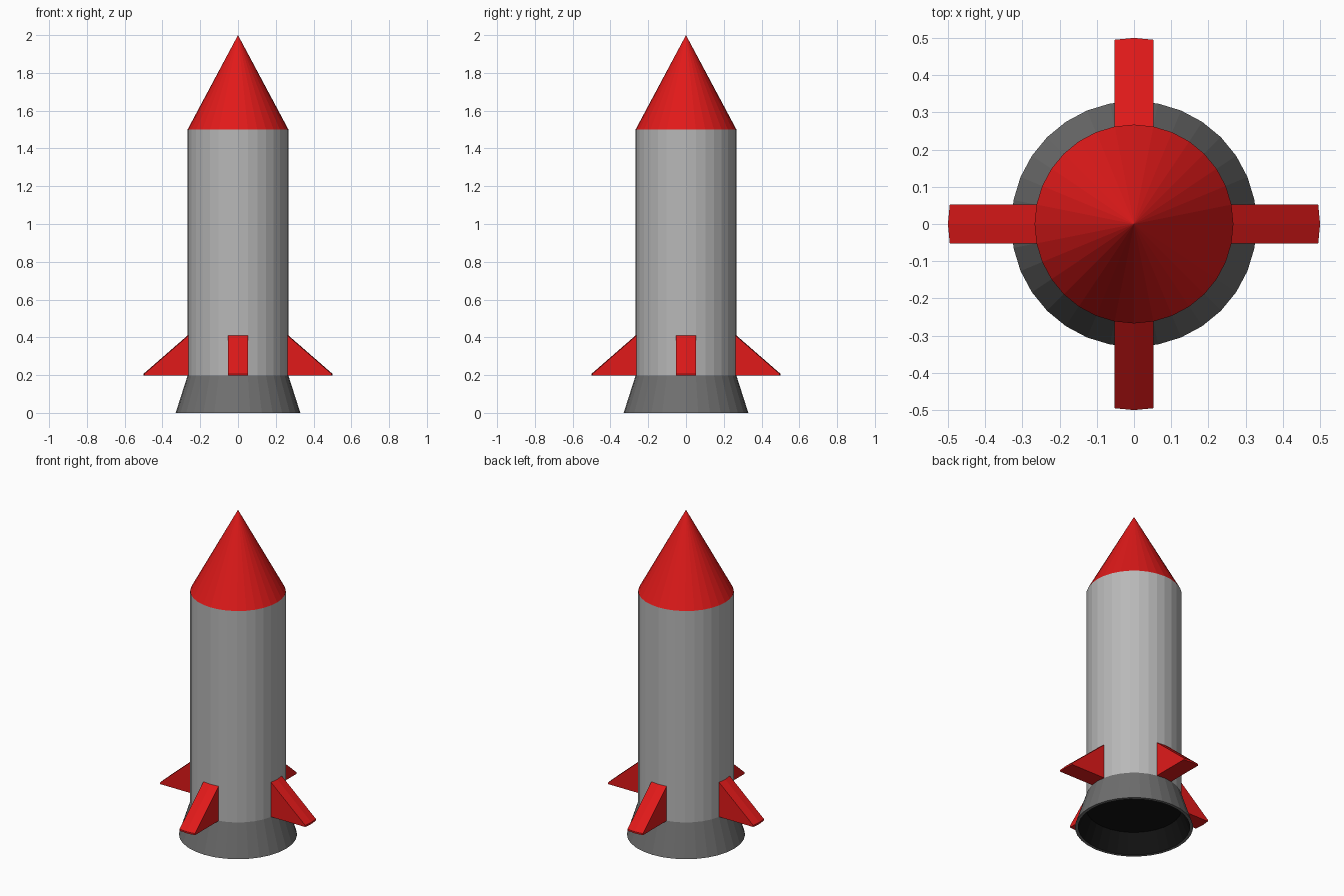
import bpy, bmesh, math

if "Cube" in bpy.data.objects:
    bpy.data.objects.remove(bpy.data.objects["Cube"])

SIDES = 32
R = 0.267                      # body radius
STEP = 2 * math.pi / SIDES


def material(name, rgb):
    m = bpy.data.materials.new(name)
    m.diffuse_color = (*rgb, 1)
    m.use_nodes = True
    m.node_tree.nodes["Principled BSDF"].inputs["Base Color"].default_value = m.diffuse_color
    return m


red = material("red", (0.75, 0.01, 0.01))
dark = material("dark_grey", (0.16, 0.16, 0.16))
black = material("black", (0.006, 0.006, 0.006))
light = material("light_grey", (0.48, 0.48, 0.48))


def finish(name, bm, *mats):
    bmesh.ops.recalc_face_normals(bm, faces=bm.faces)
    me = bpy.data.meshes.new(name)
    bm.to_mesh(me)
    bm.free()
    for m in mats:
        me.materials.append(m)
    ob = bpy.data.objects.new(name, me)
    bpy.context.collection.objects.link(ob)
    return ob


def lathe(name, profile, mats, inner_from=None):
    """Revolve (radius, z) points; radius 0 at an end closes to a point.
    Bands from index inner_from on use the second material."""
    bm = bmesh.new()
    rings = []
    for r, z in profile:
        n = SIDES if r else 1
        rings.append([bm.verts.new((r * math.cos(i * STEP), r * math.sin(i * STEP), z))
                      for i in range(n)])
    for k, (a, b) in enumerate(zip(rings, rings[1:])):
        for i in range(SIDES):
            j = (i + 1) % SIDES
            quad = [a[i % len(a)], a[j % len(a)], b[j % len(b)], b[i % len(b)]]
            f = bm.faces.new(list(dict.fromkeys(quad)))
            if inner_from is not None and k >= inner_from:
                f.material_index = 1
    return finish(name, bm, *mats)


# Body tube and nose cone
lathe("body", [(R, 0.197), (R, 1.5)], [light])
lathe("nose_cone", [(R, 1.5), (0, 2.0)], [red])

# Flared engine nozzle with a thin rim and a dark hollow
lathe("nozzle", [(R, 0.197), (0.33, 0), (0.312, 0), (0.268, 0.12), (0, 0.12)],
      [dark, black], inner_from=2)


# Fins: two body facets wide, pulled outward into a wedge
def fin(name, angle):
    bm = bmesh.new()
    side = []
    for s in (-1, 0, 1):
        x, y = R * math.cos(s * STEP), R * math.sin(s * STEP)
        pull = 0.5 - R
        side.append([bm.verts.new(p) for p in (
            (x, y, 0.197), (x + pull, y, 0.197), (x + pull, y, 0.207), (x, y, 0.41))])
    for a, b in zip(side, side[1:]):
        for i in range(3):
            bm.faces.new((a[i], a[i + 1], b[i + 1], b[i]))
    bm.faces.new(side[0])
    bm.faces.new(side[2])
    ob = finish(name, bm, red)
    ob.rotation_euler.z = angle


for i, where in enumerate(("right", "back", "left", "front")):
    fin(f"fin_{where}", i * math.pi / 2)
